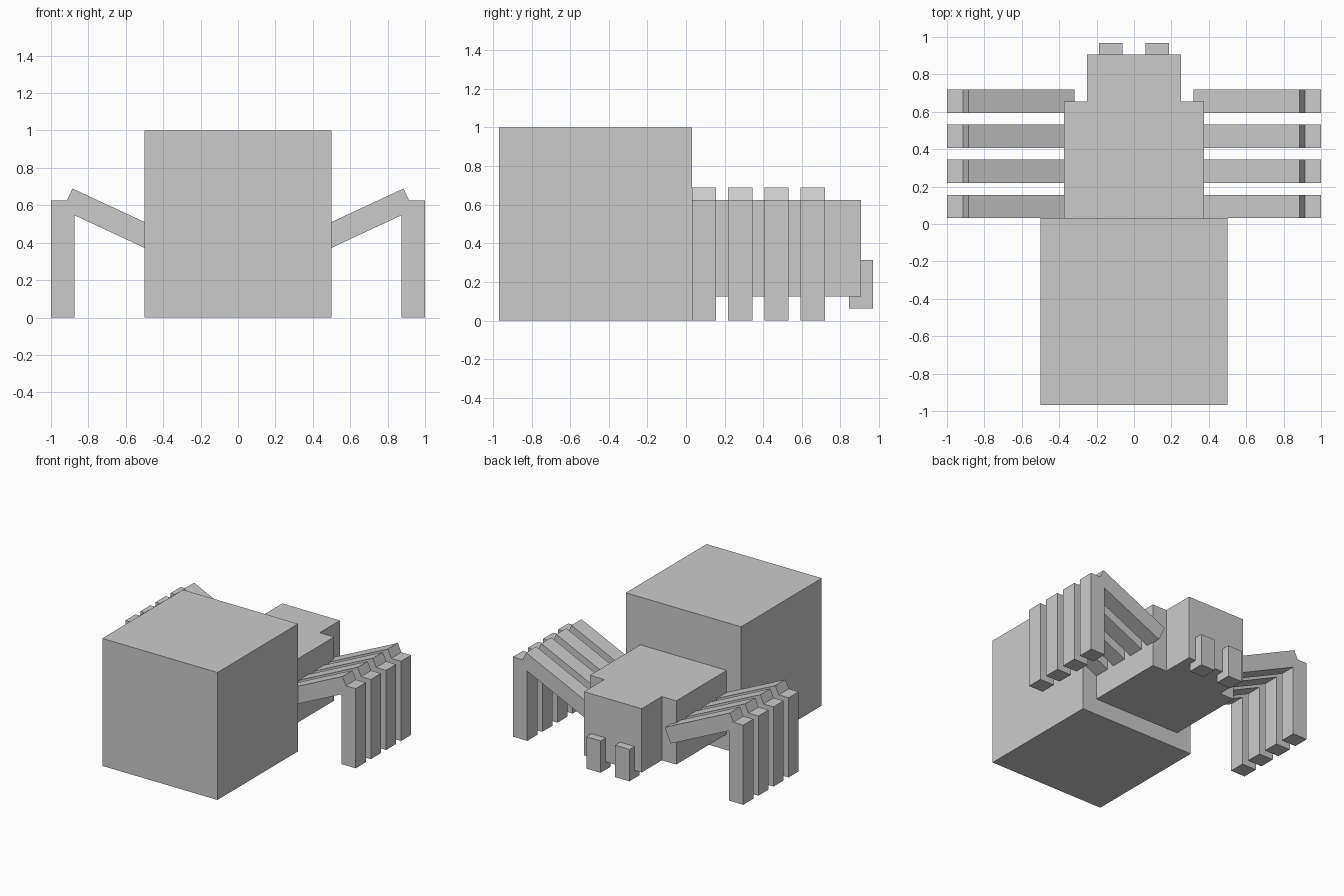
import bpy
import bmesh
from math import radians
from mathutils import Matrix, Vector

if "Cube" in bpy.data.objects:
    bpy.data.objects.remove(bpy.data.objects["Cube"])

grey = bpy.data.materials.new("plain grey")
grey.diffuse_color = (0.6, 0.6, 0.6, 1)
grey.use_nodes = True
grey.node_tree.nodes["Principled BSDF"].inputs["Base Color"].default_value = grey.diffuse_color


def finish(name, bm):
    bmesh.ops.recalc_face_normals(bm, faces=bm.faces)
    mesh = bpy.data.meshes.new(name)
    bm.to_mesh(mesh)
    bm.free()
    mesh.materials.append(grey)
    obj = bpy.data.objects.new(name, mesh)
    bpy.context.collection.objects.link(obj)
    return obj


def box(name, center, size, tilt=0):
    """Box of the given size, tilted about the y axis (positive lifts +x)."""
    bm = bmesh.new()
    bmesh.ops.create_cube(bm, size=1)
    bm.transform(Matrix.Translation(center)
                 @ Matrix.Rotation(-tilt, 4, 'Y')
                 @ Matrix.Diagonal((*size, 1)))
    return finish(name, bm)


# Large cubic abdomen
box("abdomen", (0, -0.46875, 0.5), (1, 1, 1))

# Thorax and narrower head, one stepped outline extruded upwards
half = [(0.375, 0.03125), (0.375, 0.65625), (0.25, 0.65625), (0.25, 0.90625)]
outline = half + [(-x, y) for x, y in reversed(half)]
bm = bmesh.new()
base = bm.faces.new([bm.verts.new((x, y, 0.125)) for x, y in outline])
top = bmesh.ops.extrude_face_region(bm, geom=[base], use_keep_orig=True)
bmesh.ops.translate(bm, vec=Vector((0, 0, 0.5)),
                    verts=[v for v in top["geom"] if isinstance(v, bmesh.types.BMVert)])
finish("thorax_and_head", bm)

for side, s in (("right", 1), ("left", -1)):
    # Fangs hanging at the front of the head
    box(f"fang_{side}", (s * 0.125, 0.90625, 0.1875), (0.125, 0.125, 0.25))
    # Four bent legs: sloped upper part and upright lower part
    for i in range(4):
        y = 0.09375 + 0.1875 * i
        box(f"upper_leg_{side}_{i + 1}", (s * 0.628, y, 0.501),
            (0.625, 0.125, 0.125), s * radians(25))
        box(f"lower_leg_{side}_{i + 1}", (s * 0.9375, y, 0.3125), (0.125, 0.125, 0.625))
